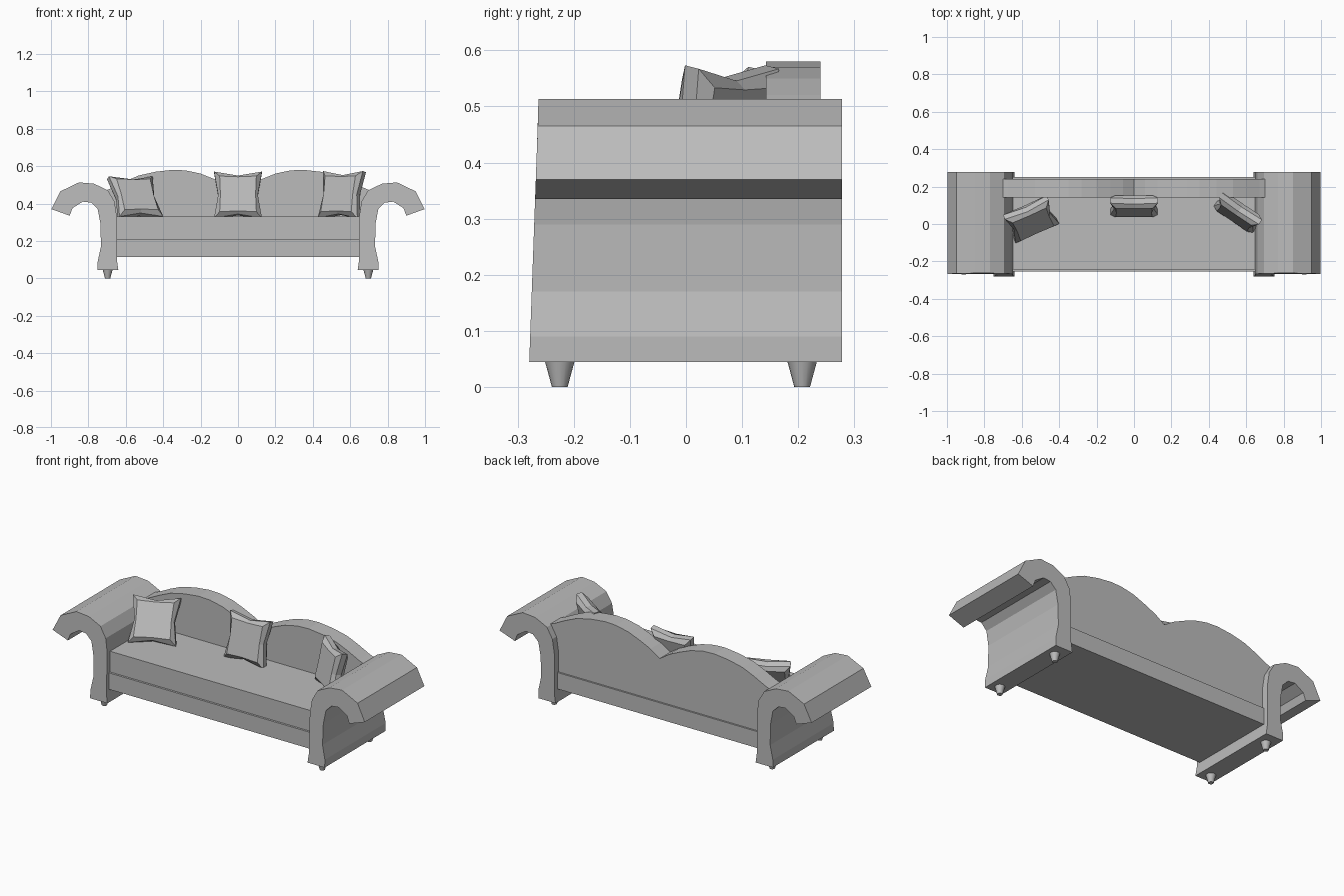
import bpy, bmesh, math
from mathutils import Matrix, Vector

if "Cube" in bpy.data.objects:
    bpy.data.objects.remove(bpy.data.objects["Cube"])

grey = bpy.data.materials.new("plain_grey")
grey.use_nodes = True
grey.diffuse_color = (0.5, 0.5, 0.5, 1)
grey.node_tree.nodes["Principled BSDF"].inputs["Base Color"].default_value = (0.5, 0.5, 0.5, 1)


def finish(name, bm):
    bmesh.ops.recalc_face_normals(bm, faces=bm.faces)
    mesh = bpy.data.meshes.new(name)
    bm.to_mesh(mesh)
    bm.free()
    mesh.materials.append(grey)
    ob = bpy.data.objects.new(name, mesh)
    bpy.context.collection.objects.link(ob)
    return ob


def box(name, x, y0, y1, z0, z1):
    bm = bmesh.new()
    bmesh.ops.create_cube(bm, size=1)
    for v in bm.verts:
        v.co = (v.co.x * 2 * x, y1 if v.co.y > 0 else y0, z1 if v.co.z > 0 else z0)
    return finish(name, bm)


def extrude(name, profile, front, back):
    """Sweep an x-z outline along y; front and back give y at each height."""
    bm = bmesh.new()
    a = [bm.verts.new((x, front(z), z)) for x, z in profile]
    b = [bm.verts.new((x, back(z), z)) for x, z in profile]
    n = len(profile)
    bm.faces.new(a)
    bm.faces.new(b[::-1])
    for i in range(n):
        j = (i + 1) % n
        bm.faces.new((a[i], b[i], b[j], a[j]))
    return finish(name, bm)


# Seat base and cushion
box("seat_base", 0.65, -0.255, 0.25, 0.115, 0.21)
box("seat_cushion", 0.65, -0.243, 0.2, 0.21, 0.33)

# Backrest with two humps
hump = [(0, 0.46), (0.06, 0.5), (0.125, 0.53), (0.2, 0.56), (0.28, 0.577), (0.35, 0.58),
        (0.44, 0.57), (0.53, 0.55), (0.6, 0.52), (0.67, 0.485), (0.73, 0.46)]
lower = [(0.73, 0.4), (0.65, 0.33), (0.65, 0.21)]
half = hump + lower
backrest = half + [(-x, z) for x, z in half[:0:-1]]
extrude("backrest", backrest, lambda z: 0.143, lambda z: 0.24)

# Scrolled arms, slightly flared at the foot of the front
scroll = [(0.64, 0.045), (0.648, 0.1), (0.648, 0.33), (0.66, 0.41), (0.695, 0.47),
          (0.77, 0.506), (0.85, 0.513), (0.95, 0.465), (0.998, 0.37), (0.9, 0.335),
          (0.885, 0.375), (0.83, 0.41), (0.785, 0.405), (0.75, 0.37), (0.735, 0.29),
          (0.733, 0.17), (0.75, 0.09), (0.75, 0.045)]
for side, s in (("left", 1), ("right", -1)):
    extrude(side + "_arm", [(s * x, z) for x, z in scroll],
            lambda z: -0.281 + 0.036 * min(z, 0.5), lambda z: 0.278)
    # Tapered feet
    for place, y in (("front", -0.225), ("back", 0.207)):
        bm = bmesh.new()
        bmesh.ops.create_cone(bm, cap_ends=True, segments=16, radius1=0.014,
                              radius2=0.027, depth=0.048)
        bmesh.ops.translate(bm, verts=bm.verts, vec=(s * 0.697, y, 0.024))
        foot = finish(f"{side}_{place}_foot", bm)
        for p in foot.data.polygons:
            p.use_smooth = len(p.vertices) == 4


# Throw pillows: flat panels with a pinched rim and pulled-out corners
def pillow(name, loc, turn, lean, roll):
    bm = bmesh.new()
    rings = []
    for y, corner, mid in ((-0.036, 0.098, 0.094), (-0.015, 0.128, 0.106),
                           (0.015, 0.128, 0.106), (0.036, 0.098, 0.094)):
        ring = []
        for k in range(8):
            a = math.radians(45 * k + 45)
            r = corner * math.sqrt(2) if k % 2 == 0 else mid
            ring.append(bm.verts.new((r * math.cos(a), y, r * math.sin(a))))
        rings.append(ring)
    for p, q in zip(rings, rings[1:]):
        for k in range(8):
            j = (k + 1) % 8
            bm.faces.new((p[k], p[j], q[j], q[k]))
    bm.faces.new(rings[0])
    bm.faces.new(rings[-1])
    rot = [Matrix.Rotation(math.radians(d), 4, ax) for d, ax in ((turn, 'Z'), (lean, 'X'), (roll, 'Y'))]
    bm.transform(Matrix.Translation(Vector(loc)) @ rot[0] @ rot[1] @ rot[2])
    finish(name, bm)


pillow("middle_pillow", (0, 0.095, 0.443), 0, -14, 0)
pillow("right_pillow", (-0.55, 0.025, 0.43), 24, -33, 0)
pillow("left_pillow", (0.555, 0.06, 0.445), -34, -12, 0)
